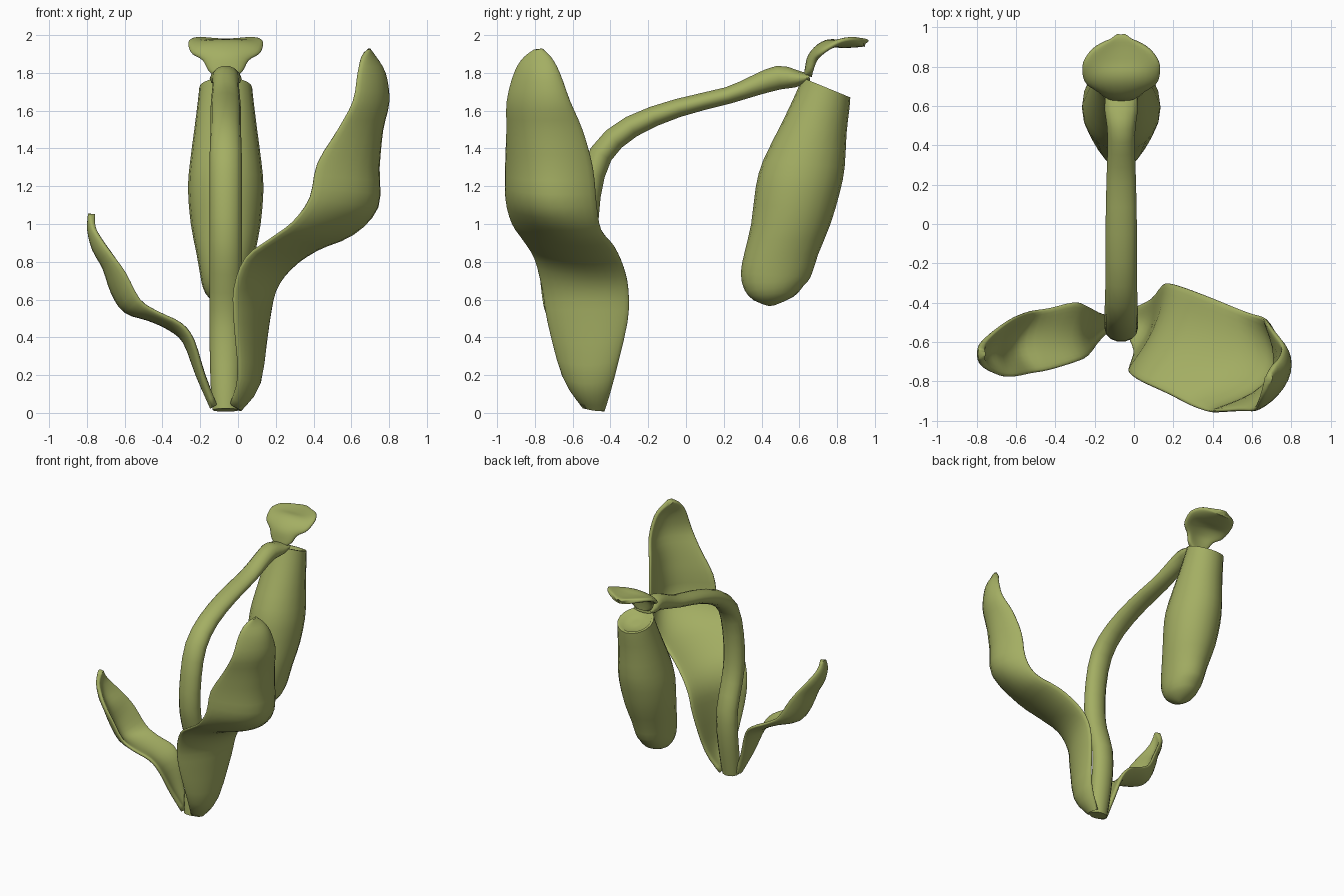
import bpy, bmesh, math
from mathutils import Vector

green = bpy.data.materials.new("olive_green")
green.diffuse_color = (0.37, 0.425, 0.125, 1)
CX = -0.065  # x of stem, pitcher and lid


def smooth_rows(rows, steps=3):
    """Catmull-Rom interpolation between rows of numbers."""
    out = []
    for i in range(len(rows) - 1):
        p = [rows[max(i - 1, 0)], rows[i], rows[i + 1], rows[min(i + 2, len(rows) - 1)]]
        for s in range(steps):
            t = s / steps
            out.append([b + .5 * t * (c - a + t * (2 * a - 5 * b + 4 * c - d
                                                   + t * (3 * (b - c) + d - a)))
                        for a, b, c, d in zip(*p)])
    return out + [list(rows[-1])]


def loft(name, rings, angle=60):
    """Closed skin through rings of points, capped at both ends."""
    bm = bmesh.new()
    loops = [[bm.verts.new(p) for p in r] for r in rings]
    n = len(loops[0])
    for a, b in zip(loops, loops[1:]):
        for i in range(n):
            bm.faces.new((a[i], a[(i + 1) % n], b[(i + 1) % n], b[i]))
    bm.faces.new(loops[0])
    bm.faces.new(loops[-1])
    bmesh.ops.recalc_face_normals(bm, faces=bm.faces)
    me = bpy.data.meshes.new(name)
    bm.to_mesh(me)
    bm.free()
    me.materials.append(green)
    ob = bpy.data.objects.new(name, me)
    bpy.context.collection.objects.link(ob)
    bpy.ops.object.select_all(action='DESELECT')
    ob.select_set(True)
    bpy.context.view_layer.objects.active = ob
    bpy.ops.object.shade_smooth_by_angle(angle=math.radians(angle))
    return ob


def ellipse(c, u, v, n=20):
    return [c + u * math.cos(2 * math.pi * i / n) + v * math.sin(2 * math.pi * i / n)
            for i in range(n)]


def blade(name, rows, half, cols=14):
    """Fleshy leaf with rounded rims: rows hold front edge, midrib and back edge."""
    grid = []
    for r in smooth_rows(rows):
        f, m, b = Vector(r[:3]), Vector(r[3:6]), Vector(r[6:])
        ts = [(1 - math.cos(math.pi * i / cols)) / 2 for i in range(cols + 1)]
        grid.append([f * (1 - t) * (1 - 2 * t) + m * 4 * t * (1 - t) + b * t * (2 * t - 1)
                     for t in ts])
    rings = []
    for j, line in enumerate(grid):
        lo, hi = grid[max(j - 1, 0)], grid[min(j + 1, len(grid) - 1)]
        up, down = [], []
        for i, p in enumerate(line):
            across = line[min(i + 1, cols)] - line[max(i - 1, 0)]
            n = across.cross(hi[i] - lo[i]).normalized()
            u = abs(math.cos(math.pi * i / cols))
            h = half * (.2 + .8 * math.sqrt(max(0, 1 - u ** 5)))
            up.append(p + n * h)
            down.append(p - n * h)
        rings.append(up + down[::-1])
    return loft(name, rings, 80)


# Arching stem: y, z, half width in x, half thickness
stem = smooth_rows([
    (-.49, .015, .07, .06), (-.47, .15, .08, .065), (-.44, .35, .085, .065),
    (-.44, .55, .085, .065), (-.50, .75, .085, .065), (-.53, .92, .085, .07),
    (-.515, 1.15, .085, .065), (-.45, 1.37, .085, .065), (-.29, 1.515, .08, .06),
    (-.04, 1.615, .08, .05), (.22, 1.68, .075, .046), (.37, 1.735, .07, .056),
    (.49, 1.775, .072, .065), (.58, 1.77, .085, .048), (.655, 1.775, .08, .02)], 2)
rings = []
for i, (y, z, w, r) in enumerate(stem):
    a, b = stem[max(i - 1, 0)], stem[min(i + 1, len(stem) - 1)]
    t = Vector((0, b[0] - a[0], b[1] - a[1])).normalized()
    rings.append(ellipse(Vector((CX, y, z)), Vector((w, 0, 0)),
                         Vector((0, -t.z, t.y)) * r, 14))
loft("stem", rings)

# Hanging pitcher: front y, z, back y, z, half width
pot = smooth_rows([
    (.44, .565, .47, .57, .015), (.36, .595, .57, .615, .085), (.31, .65, .62, .67, .12),
    (.29, .74, .66, .72, .135), (.31, .85, .70, .84, .155), (.345, 1, .765, 1, .185),
    (.37, 1.2, .815, 1.17, .2), (.41, 1.34, .84, 1.3, .19), (.51, 1.54, .85, 1.48, .165),
    (.585, 1.7, .865, 1.61, .147), (.615, 1.775, .87, 1.67, .14)], 2)


def pot_ring(p, s=1.0):
    c = Vector((CX, (p[0] + p[2]) / 2, (p[1] + p[3]) / 2))
    return ellipse(c, Vector((p[4] * s, 0, 0)),
                   Vector((0, p[2] - p[0], p[3] - p[1])) * s / 2)


# outer wall, then over the rim into a shallow dish
loft("pitcher", [pot_ring(p) for p in pot]
     + [pot_ring(pot[-1], .86), pot_ring(pot[-2], .7), pot_ring(pot[-2], .2)])

# Lid: half width, middle y, z, edge y, z
lid = [(.06, .645, 1.78, .65, 1.785), (.09, .65, 1.82, .66, 1.81),
       (.12, .665, 1.885, .685, 1.865), (.175, .71, 1.935, .715, 1.9),
       (.195, .76, 1.957, .76, 1.935), (.193, .82, 1.953, .82, 1.97),
       (.15, .89, 1.955, .885, 1.982), (.08, .94, 1.96, .93, 1.97),
       (.02, .955, 1.957, .953, 1.957)]
blade("lid", [(CX - w, ye, ze, CX, ym, zm, CX + w, ye, ze)
              for w, ym, zm, ye, ze in lid], .021)

# Large leaf
blade("large_leaf", [
    (-.04, -.55, .05, 0, -.5, .03, -.01, -.43, .02),
    (.0, -.65, .2, .09, -.53, .16, .09, -.38, .19),
    (-.02, -.73, .48, .11, -.54, .47, .15, -.31, .48),
    (-.02, -.76, .66, .13, -.54, .65, .19, -.305, .65),
    (.04, -.80, .82, .21, -.58, .78, .27, -.33, .77),
    (.17, -.86, .92, .37, -.64, .88, .40, -.38, .88),
    (.29, -.92, 1.01, .56, -.70, .96, .57, -.45, .97),
    (.38, -.95, 1.14, .70, -.77, 1.1, .65, -.475, 1.1),
    (.42, -.95, 1.32, .705, -.785, 1.3, .67, -.495, 1.3),
    (.53, -.945, 1.5, .73, -.785, 1.5, .71, -.55, 1.5),
    (.61, -.945, 1.65, .765, -.785, 1.65, .755, -.615, 1.65),
    (.635, -.905, 1.8, .75, -.785, 1.79, .745, -.67, 1.8),
    (.655, -.855, 1.88, .705, -.78, 1.875, .71, -.715, 1.88),
    (.675, -.80, 1.915, .685, -.78, 1.915, .68, -.76, 1.915)], .021)

# Small leaf
blade("small_leaf", [
    (-.12, -.54, .04, -.13, -.5, .03, -.12, -.47, .04),
    (-.18, -.60, .2, -.205, -.54, .2, -.18, -.45, .2),
    (-.235, -.67, .38, -.275, -.56, .38, -.235, -.42, .38),
    (-.30, -.70, .47, -.36, -.57, .455, -.30, -.40, .47),
    (-.43, -.74, .535, -.47, -.59, .505, -.43, -.43, .535),
    (-.52, -.755, .60, -.59, -.61, .545, -.52, -.445, .60),
    (-.595, -.77, .74, -.655, -.63, .64, -.60, -.475, .74),
    (-.66, -.77, .83, -.70, -.65, .77, -.66, -.51, .83),
    (-.71, -.75, .9, -.755, -.66, .87, -.71, -.55, .9),
    (-.76, -.72, .98, -.78, -.66, .97, -.76, -.60, .98),
    (-.772, -.68, 1.05, -.775, -.66, 1.055, -.772, -.64, 1.05)], .019)
